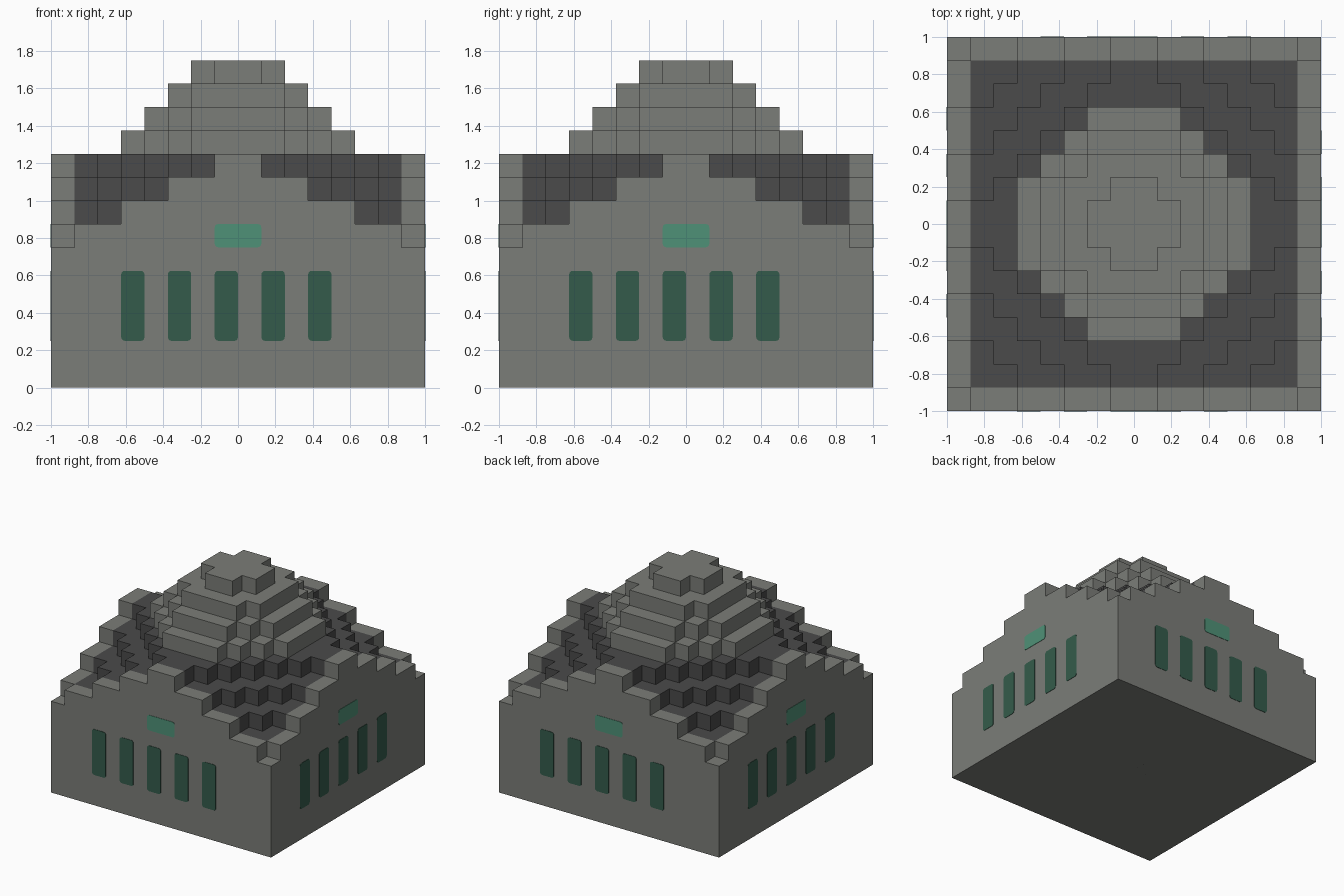
import bpy, bmesh, math
from mathutils import Matrix

U = 0.125   # block size
N = 8       # blocks from the centre to the outer wall

cube = bpy.data.objects.get("Cube")
if cube:
    bpy.data.objects.remove(cube, do_unlink=True)


def material(name, rgb):
    m = bpy.data.materials.new(name)
    m.use_nodes = True
    m.diffuse_color = (*rgb, 1)
    m.node_tree.nodes["Principled BSDF"].inputs["Base Color"].default_value = (*rgb, 1)
    return m


stone = material("stone grey", (0.198, 0.205, 0.188))
slate = material("slate dark grey", (0.069, 0.069, 0.069))
glass = material("window dark green", (0.034, 0.105, 0.070))
jade = material("plaque light green", (0.078, 0.283, 0.184))


def finish(name, bm, mat):
    mesh = bpy.data.meshes.new(name)
    bm.to_mesh(mesh)
    bm.free()
    mesh.materials.append(mat)
    obj = bpy.data.objects.new(name, mesh)
    bpy.context.collection.objects.link(obj)
    return obj


def rings(i, j):
    """Distances of a block from the centre: along one axis, and summed."""
    a, b = (k if k >= 0 else -1 - k for k in (i, j))
    return max(a, b), a + b


def part_of(i, j):
    m, s = rings(i, j)
    if m == N - 1:
        return "walls"
    return "dome" if s <= 5 and m <= 4 else "roof"


def height(i, j):
    """Height of a column in blocks."""
    m, s = rings(i, j)
    if m >= N:
        return 0
    part = part_of(i, j)
    if part == "walls":
        return 10 - math.ceil((s - 7) / 2)
    if part == "roof":
        return 10 - math.ceil((s - 6) / 2)
    tiers = [(4, 5), (3, 4), (2, 3), (1, 1)]
    return 10 + sum(m <= tm and s <= ts for tm, ts in tiers)


def terrace(name, mat):
    """Stepped surface: block tops plus the risers down to lower neighbours."""
    bm = bmesh.new()

    def quad(*pts):
        bm.faces.new([bm.verts.new((x * U, y * U, z * U)) for x, y, z in pts])

    for i in range(-N, N):
        for j in range(-N, N):
            if part_of(i, j) != name:
                continue
            h = height(i, j)
            ring = [(i, j), (i + 1, j), (i + 1, j + 1), (i, j + 1)]
            quad(*[(x, y, h) for x, y in ring])
            for k, (di, dj) in enumerate([(0, -1), (1, 0), (0, 1), (-1, 0)]):
                p, q = ring[k], ring[(k + 1) % 4]
                for z in range(height(i + di, j + dj), h):
                    quad((*p, z), (*q, z), (*q, z + 1), (*p, z + 1))
    bmesh.ops.remove_doubles(bm, verts=bm.verts, dist=0.001)
    bmesh.ops.dissolve_limit(bm, angle_limit=0.01, verts=bm.verts, edges=bm.edges)
    return finish(name, bm, mat)


def plate(name, mat, width, depth, place, r=0.02):
    """Thin rounded plate lying in its local XY plane, raised along +Z."""
    bm = bmesh.new()
    corners = [(1, 1), (-1, 1), (-1, -1), (1, -1)]
    verts = []
    for k, (sx, sy) in enumerate(corners):
        for step in range(4):
            t = math.radians(90 * k + 30 * step)
            verts.append(bm.verts.new((sx * (width / 2 - r) + r * math.cos(t),
                                       sy * (depth / 2 - r) + r * math.sin(t), 0)))
    face = bm.faces.new(verts)
    out = bmesh.ops.extrude_face_region(bm, geom=[face])
    top = [v for v in out["geom"] if isinstance(v, bmesh.types.BMVert)]
    bmesh.ops.translate(bm, verts=top, vec=(0, 0, 0.003))
    bmesh.ops.recalc_face_normals(bm, faces=bm.faces)
    bm.transform(place)
    return finish(name, bm, mat)


# Main building
terrace("walls", stone)
terrace("roof", slate)
terrace("dome", stone)

# Floor closing the underside
floor = bmesh.new()
bmesh.ops.create_grid(floor, x_segments=1, y_segments=1, size=N * U)
bmesh.ops.reverse_faces(floor, faces=floor.faces)
finish("floor", floor, stone)

# Windows and plaque, repeated around the four walls
for turn, side in enumerate(["front", "left", "back", "right"]):
    spin = Matrix.Rotation(turn * math.pi / 2, 4, "Z")
    upright = Matrix.Rotation(math.pi / 2, 4, "X")
    for w in range(5):
        spot = Matrix.Translation((-4.5 * U + w * 2 * U, -1, 3.5 * U))
        plate(f"{side}_window_{w + 1}", glass, U, 3 * U, spin @ spot @ upright)
    spot = Matrix.Translation((0, -1, 6.5 * U))
    plate(f"{side}_plaque", jade, 2 * U, U, spin @ spot @ upright)

# Small dark inlay under the floor
flip = Matrix.Rotation(math.pi, 4, "X")
plate("floor_inlay", slate, U, U, Matrix.Translation((-U / 2, U / 2, 0.003)) @ flip, 0.03)
